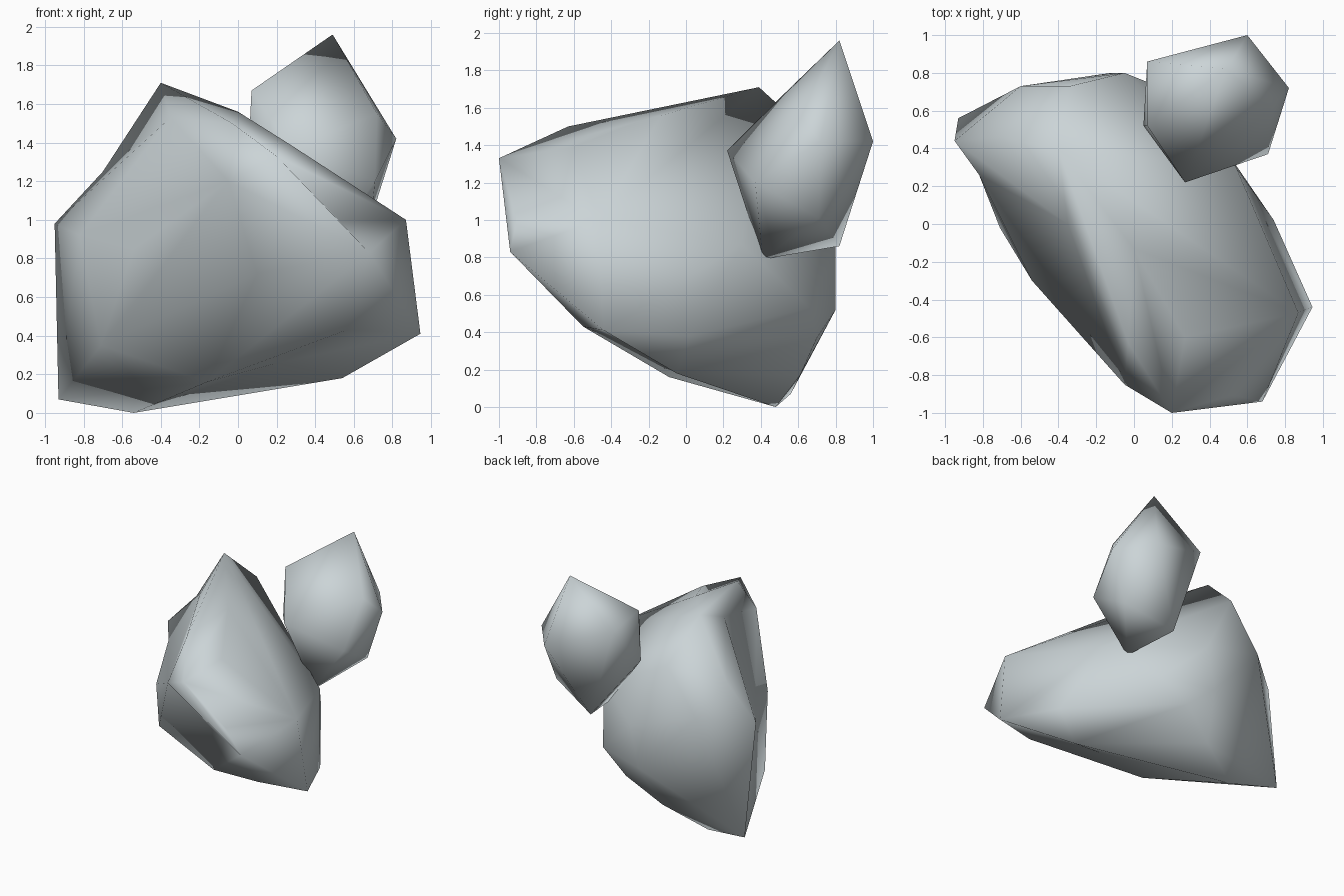
import bpy, bmesh
from mathutils import Vector

stone = bpy.data.materials.new("pale grey stone")
stone.diffuse_color = (0.60, 0.66, 0.68, 1)


def boulder(name, corners, dents=(), centre=(0, 0, 0.8)):
    """Smooth-shaded faceted stone wrapped around its corner points.
    Each dent (x, y, z, lift) is lifted out of the hull while wrapping,
    then dropped back so that it hollows the surface."""
    mid = Vector(centre)
    bm = bmesh.new()
    for co in corners:
        bm.verts.new(co)
    hollows = []
    for x, y, z, lift in dents:
        true = Vector((x, y, z))
        hollows.append((bm.verts.new(mid + (true - mid) * lift), true))
    bmesh.ops.convex_hull(bm, input=bm.verts[:])
    bmesh.ops.recalc_face_normals(bm, faces=bm.faces[:])
    for v, true in hollows:
        v.co = true
    loose = [v for v in bm.verts if not v.link_faces]
    bmesh.ops.delete(bm, geom=loose, context='VERTS')
    for f in bm.faces:
        f.smooth = True
    bm.normal_update()
    mesh = bpy.data.meshes.new(name)
    bm.to_mesh(mesh)
    bm.free()
    mesh.materials.append(stone)
    obj = bpy.data.objects.new(name, mesh)
    bpy.context.collection.objects.link(obj)
    return obj


# Large boulder, leaning towards the front right
boulder("large_boulder", [
    # top ridge
    (-0.40, 0.39, 1.71), (-0.03, -0.63, 1.50),
    (0.27, -0.60, 1.39), (-0.34, 0.73, 1.40),
    # front nose
    (0.20, -1.0, 1.33), (-0.05, -0.85, 1.20), (0.68, -0.94, 0.83),
    # left side
    (-0.95, 0.44, 0.98), (-0.93, 0.56, 0.07),
    (-0.54, -0.30, 0.85), (-0.71, -0.02, 0.35),
    # right side
    (0.87, -0.47, 1.0), (0.945, -0.44, 0.41), (0.74, 0.02, 0.38),
    (0.54, 0.30, 0.87),
    # back
    (-0.60, 0.73, 1.03), (-0.05, 0.80, 0.86), (-0.12, 0.80, 0.52),
    (0.30, 0.66, 0.53), (0.06, 0.70, 0.37),
    # underside
    (-0.21, 0.61, 0.17), (-0.54, 0.48, 0.0), (-0.16, -0.09, 0.16),
    (0.54, -0.05, 0.18), (0.565, -0.55, 0.43),
], dents=[
    # saddle along the top
    (-0.35, 0.0, 1.53, 1.10), (0.0, -0.13, 1.56, 1.10),
    # left shoulder and flank
    (-0.70, 0.46, 1.25, 1.08), (-0.82, 0.26, 0.92, 1.08),
    # notch in the nose, undercut and belly
    (0.52, -0.905, 1.0, 1.08), (0.10, -0.48, 0.72, 1.30),
    (0.21, -0.14, 0.26, 1.25),
])

# Small pointed boulder resting against the back right
boulder("small_boulder", [
    # peak and upper ring
    (0.49, 0.82, 1.96), (0.07, 0.52, 1.67), (0.07, 0.86, 1.61),
    (0.72, 0.61, 1.55),
    # middle ring
    (0.60, 1.0, 1.42), (0.82, 0.72, 1.42), (0.27, 0.22, 1.37),
    (0.05, 0.52, 1.26), (0.71, 0.37, 1.20),
    # base
    (0.69, 0.71, 1.01), (0.30, 0.82, 0.86), (0.41, 0.41, 0.79),
])
